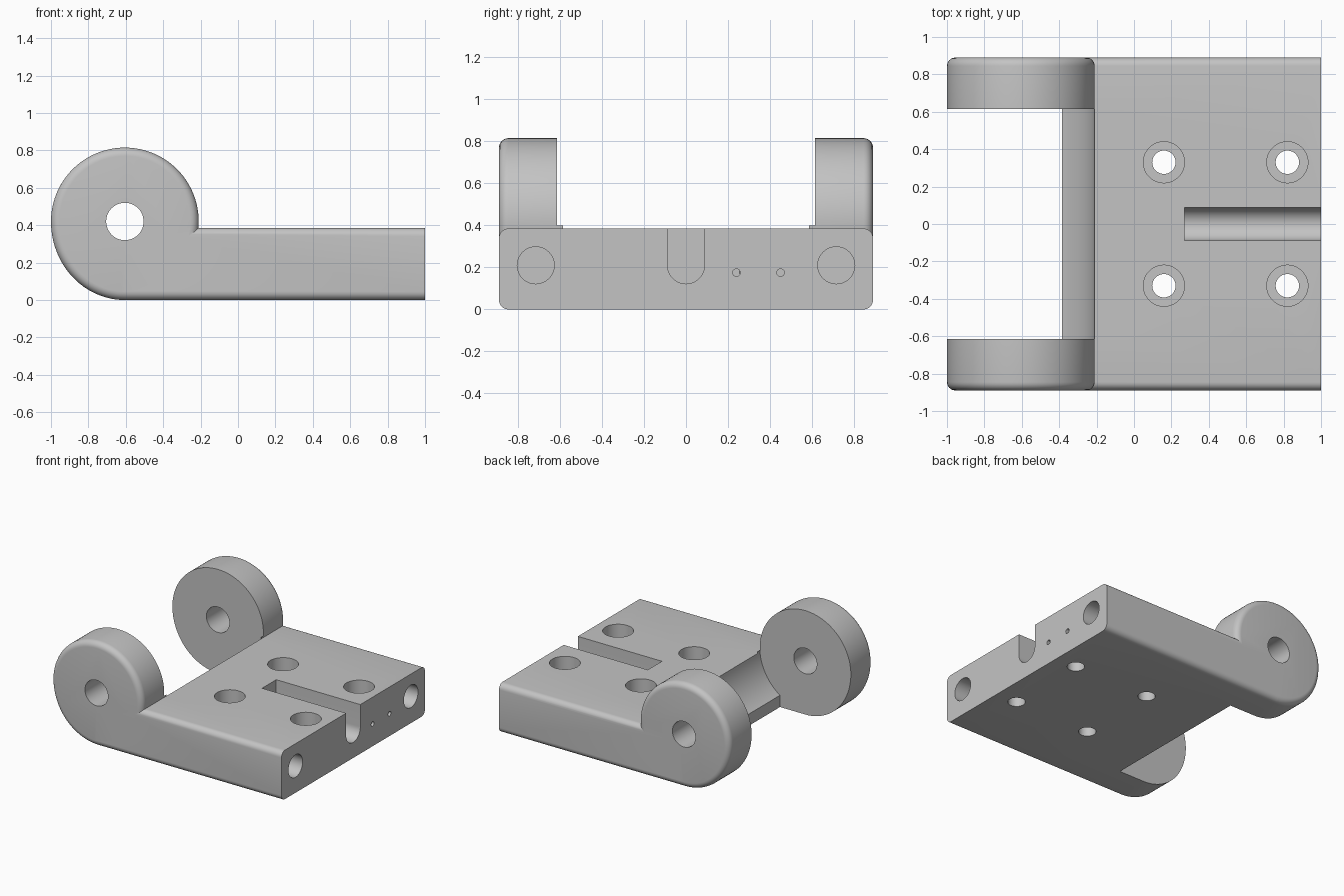
import bpy, bmesh, math
from mathutils import Vector

if "Cube" in bpy.data.objects:
    bpy.data.objects.remove(bpy.data.objects["Cube"], do_unlink=True)

HALF_W, INNER = 0.89, 0.615        # outer and inner faces of the knuckles
PX, PZ, R = -0.605, 0.42, 0.395    # pivot axis and knuckle radius
TOP, FILLET = 0.385, 0.045

steel = bpy.data.materials.new("plain grey")
steel.use_nodes = True
steel.diffuse_color = (0.55, 0.55, 0.55, 1)
steel.node_tree.nodes["Principled BSDF"].inputs["Base Color"].default_value = (0.55, 0.55, 0.55, 1)


def prism(name, profile, axis, a, b, round_edges=None):
    """Extrude a 2D profile along an axis from a to b; optionally round chosen edges."""
    def place(u, v, w):
        return {"x": (w, u, v), "y": (u, w, v), "z": (u, v, w)}[axis]
    bm = bmesh.new()
    face = bm.faces.new([bm.verts.new(place(u, v, a)) for u, v in profile])
    ext = bmesh.ops.extrude_face_region(bm, geom=[face])
    verts = [g for g in ext["geom"] if isinstance(g, bmesh.types.BMVert)]
    bmesh.ops.translate(bm, verts=verts, vec=Vector(place(0, 0, b - a)))
    bmesh.ops.recalc_face_normals(bm, faces=bm.faces)
    if round_edges:
        bmesh.ops.bevel(bm, geom=[e for e in bm.edges if round_edges(e)], offset=FILLET,
                        offset_type='OFFSET', segments=6, profile=0.5, affect='EDGES')
    mesh = bpy.data.meshes.new(name)
    bm.to_mesh(mesh)
    bm.free()
    obj = bpy.data.objects.new(name, mesh)
    bpy.context.collection.objects.link(obj)
    mesh.materials.append(steel)
    return obj


def arc(cx, cy, rx, ry, start, end, n):
    angles = [math.radians(start + (end - start) * i / n) for i in range(n + 1)]
    return [(cx + rx * math.cos(t), cy + ry * math.sin(t)) for t in angles]


def circle(cx, cy, r, n=48):
    return arc(cx, cy, r, r, 0, 360, n)[:-1]


def combine(body, tool, operation):
    bpy.context.view_layer.objects.active = body
    mod = body.modifiers.new(operation.title(), 'BOOLEAN')
    mod.operation, mod.solver, mod.object = operation, 'EXACT', tool
    bpy.ops.object.modifier_apply(modifier=mod.name)
    bpy.data.objects.remove(tool, do_unlink=True)


# Plate with rounded long edges
section = [(-HALF_W, 0), (HALF_W, 0), (HALF_W, TOP), (-HALF_W, TOP)]
body = prism("hinge_plate", section, "x", PX, 1,
             lambda e: abs(e.verts[0].co.x - e.verts[1].co.x) > 1)

# Knuckles with rounded outer rims, their underside blending into the plate
outline = arc(PX, PZ, R, R, 0, 180, 48) + arc(PX, PZ, R, PZ, 180, 360, 48)[1:-1]
for side in (-1, 1):
    knuckle = prism("knuckle", outline, "y", side * (INNER - 0.03), side * HALF_W,
                    lambda e: all(abs(abs(v.co.y) - HALF_W) < 1e-4 for v in e.verts))
    combine(body, knuckle, 'UNION')

# Open gap between the knuckles with a concave plate end
start = -math.degrees(math.acos((-0.385 - PX) / R))
gap = arc(PX, PZ, R, R, start, 0, 24) + [(PX + R, 1), (-1.2, 1), (-1.2, -0.1), (-0.385, -0.1)]
combine(body, prism("gap_cutter", gap, "y", -INNER, INNER), 'DIFFERENCE')

# Pivot bore
combine(body, prism("pivot_cutter", circle(PX, PZ, 0.1), "y", -1, 1), 'DIFFERENCE')

# Counterbored screw holes
for x in (0.16, 0.82):
    for y in (-0.33, 0.33):
        combine(body, prism("screw_cutter", circle(x, y, 0.0625), "z", -0.1, 0.3), 'DIFFERENCE')
        combine(body, prism("counterbore_cutter", circle(x, y, 0.11), "z", 0.17, 0.5), 'DIFFERENCE')

# Round-bottomed slot
slot = arc(0, 0.21, 0.088, 0.088, 180, 360, 24) + [(0.088, 0.5), (-0.088, 0.5)]
combine(body, prism("slot_cutter", slot, "x", 0.27, 1.1), 'DIFFERENCE')

# Blind holes in the end face: two large, two small
for y, z, r, depth in ((-0.715, 0.21, 0.088, 0.55), (0.715, 0.21, 0.088, 0.55),
                       (0.24, 0.175, 0.018, 0.1), (0.45, 0.175, 0.018, 0.1)):
    combine(body, prism("end_hole_cutter", circle(y, z, r), "x", 1 - depth, 1.1), 'DIFFERENCE')

bpy.ops.object.select_all(action='DESELECT')
body.select_set(True)
bpy.context.view_layer.objects.active = body
bpy.ops.object.shade_smooth_by_angle(angle=math.radians(30))
